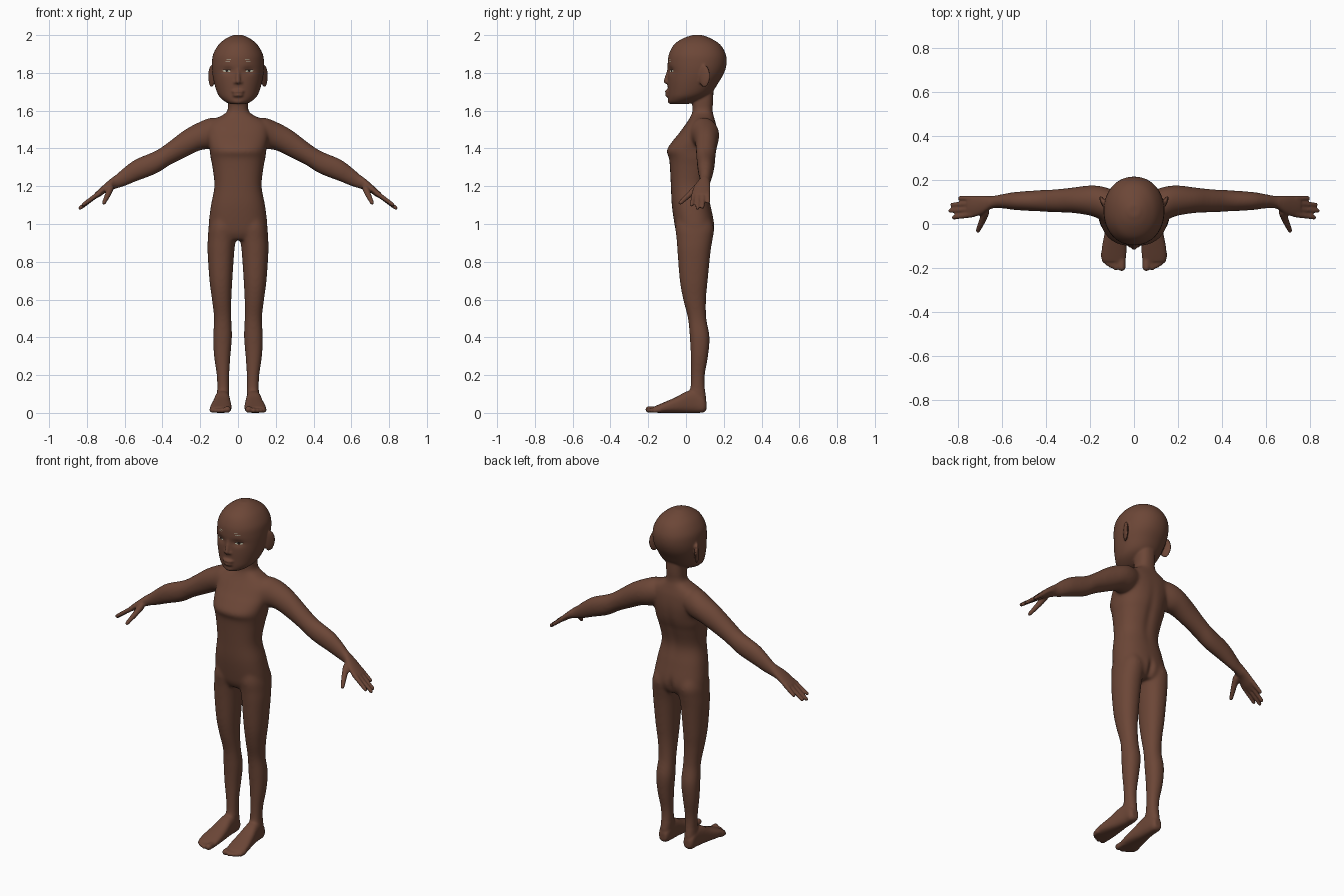
import bpy, bmesh, math
from mathutils import Vector, Matrix
from mathutils.bvhtree import BVHTree

if "Cube" in bpy.data.objects:
    bpy.data.objects.remove(bpy.data.objects["Cube"])


def material(name, rgb):
    m = bpy.data.materials.new(name)
    m.diffuse_color = (*rgb, 1)
    m.use_nodes = True
    m.node_tree.nodes["Principled BSDF"].inputs["Base Color"].default_value = m.diffuse_color
    return m


skin = material("brown skin", (0.15, 0.062, 0.038))
pale = material("pale eye", (0.50, 0.52, 0.40))
dark = material("dark iris", (0.02, 0.012, 0.01))


def catmull(rows, steps=6):
    """Smoothly resample rows of numbers."""
    p = [rows[0]] + rows + [rows[-1]]
    out = []
    for i in range(1, len(p) - 2):
        for k in range(steps):
            t = k / steps
            out.append([0.5 * (2 * b + (c - a) * t + (2 * a - 5 * b + 4 * c - d) * t * t
                               + (3 * b - a - 3 * c + d) * t ** 3)
                        for a, b, c, d in zip(*p[i - 1:i + 3])])
    return out + [list(rows[-1])]


def loft(bm, axis, rows, power=2.2, n=40):
    """Skin over oval sections; each row = position, a0, a1, b0, b1."""
    rings = []
    for t, a0, a1, b0, b1 in catmull([tuple(r) for r in rows]):
        ring = []
        for k in range(n):
            w = 2 * math.pi * k / n
            c, s = math.cos(w), math.sin(w)
            a = (a0 + a1) / 2 + (a1 - a0) / 2 * math.copysign(abs(c) ** (2 / power), c)
            b = (b0 + b1) / 2 + (b1 - b0) / 2 * math.copysign(abs(s) ** (2 / power), s)
            ring.append(bm.verts.new({'x': (t, a, b), 'y': (a, t, b), 'z': (a, b, t)}[axis]))
        rings.append(ring)
    for r0, r1 in zip(rings, rings[1:]):
        for k in range(n):
            bm.faces.new((r0[k], r0[(k + 1) % n], r1[(k + 1) % n], r1[k]))
    bm.faces.new(rings[0])
    bm.faces.new(rings[-1])


def blob(bm, loc, size, turn=0):
    mat = Matrix.Translation(loc) @ Matrix.Rotation(turn, 4, 'Z') @ Matrix.Diagonal((*size, 1))
    bmesh.ops.create_uvsphere(bm, u_segments=20, v_segments=14, radius=1, matrix=mat)


def limb(bm, points, radii):
    """Round-ended tapering rod through points."""
    for p, r in zip(points, radii):
        blob(bm, p, (r, r, r))
    for p, q, r0, r1 in zip(points, points[1:], radii, radii[1:]):
        p, q = Vector(p), Vector(q)
        mat = Matrix.Translation((p + q) / 2) @ (q - p).to_track_quat('Z', 'Y').to_matrix().to_4x4()
        bmesh.ops.create_cone(bm, cap_ends=True, segments=16, radius1=r0, radius2=r1,
                              depth=(q - p).length, matrix=mat)


bm = bmesh.new()
# arm and palm
loft(bm, 'x', [(.08, .03, .15, 1.43, 1.555), (.14, .02, .17, 1.40, 1.563), (.20, .038, .176, 1.39, 1.542),
               (.28, .05, .166, 1.352, 1.50), (.36, .053, .158, 1.312, 1.44), (.434, .057, .154, 1.266, 1.389),
               (.54, .063, .146, 1.225, 1.344), (.60, .071, .136, 1.20, 1.302),
               (.645, .070, .128, 1.186, 1.263), (.69, .045, .129, 1.172, 1.226),
               (.73, .031, .129, 1.146, 1.19), (.76, .035, .125, 1.13, 1.162)], 2)
# fingers and thumb
for y0, x1, y1, z1 in [(.043, .82, .030, 1.102), (.067, .836, .060, 1.085),
                       (.091, .827, .088, 1.09), (.115, .792, .117, 1.117)]:
    limb(bm, [(.735, y0, 1.163), (x1, y1, z1)], (.0135, .0105))
limb(bm, [(.675, .055, 1.19), (.69, .015, 1.153), (.71, -.03, 1.112)], (.019, .0155, .011))
# leg
loft(bm, 'z', [(1.05, .02, .135, -.045, .12), (.98, .008, .155, -.056, .148), (.92, .012, .16, -.05, .141),
               (.85, .02, .161, -.045, .13), (.7, .03, .151, -.033, .115), (.6, .035, .138, -.015, .106),
               (.5, .035, .127, .01, .108), (.4, .032, .132, .02, .125), (.3, .04, .127, .025, .117),
               (.2, .046, .113, .026, .1), (.13, .046, .11, .022, .1), (.08, .047, .112, .005, .106),
               (.03, .05, .112, .005, .106)])
# foot and toes
loft(bm, 'y', [(.108, .06, .1, .015, .06), (.09, .05, .113, .002, .09), (.05, .045, .117, 0, .12),
               (0, .042, .125, 0, .112), (-.05, .037, .135, 0, .085), (-.10, .034, .145, 0, .063),
               (-.14, .035, .148, 0, .046), (-.17, .039, .143, .002, .033)], 2.6)
for x, y, r in [(.056, -.197, .018), (.083, -.199, .0125), (.102, -.19, .012), (.119, -.18, .012), (.135, -.166, .012)]:
    limb(bm, [(x, -.14, .018), (x, y, r)], (.017, r))
# ear and nostril wing
blob(bm, (.140, .097, 1.783), (.011, .034, .06), -.45)
blob(bm, (.015, -.094, 1.75), (.011, .012, .010))
# mirror all paired parts
twin = bmesh.ops.duplicate(bm, geom=bm.verts[:] + bm.edges[:] + bm.faces[:])["geom"]
for v in twin:
    if isinstance(v, bmesh.types.BMVert):
        v.co.x *= -1
# torso and neck
torso = [(.915, .11, -.03, .12), (.95, .15, -.05, .143), (1.0, .155, -.061, .15), (1.1, .143, -.075, .13),
         (1.2, .125, -.08, .112), (1.3, .135, -.085, .135), (1.35, .145, -.09, .152), (1.39, .15, -.102, .162),
         (1.44, .16, -.07, .167), (1.48, .165, -.037, .166), (1.52, .165, -.008, .161), (1.55, .135, .013, .153),
         (1.575, .085, .027, .146), (1.6, .056, .034, .141), (1.66, .053, .032, .144), (1.73, .055, .04, .145)]
loft(bm, 'z', [(z, -w, w, f, b) for z, w, f, b in torso], 2.35, 64)
# head
head = [(1.634, .035, -.08, .005), (1.645, .064, -.092, .045), (1.67, .095, -.095, .10), (1.70, .112, -.096, .14),
        (1.75, .127, -.097, .173), (1.8, .136, -.096, .202), (1.85, .138, -.097, .215), (1.9, .131, -.09, .21),
        (1.95, .102, -.063, .181), (1.983, .062, -.015, .13), (2.0, .025, .035, .085)]
loft(bm, 'z', [(z, -w, w, f, b) for z, w, f, b in head], 2.1, 64)
# nose, lips, chin
limb(bm, [(0, -.09, 1.82), (0, -.105, 1.755)], (.009, .0135))
blob(bm, (0, -.093, 1.701), (.034, .019, .010))
blob(bm, (0, -.093, 1.682), (.029, .018, .011))
blob(bm, (0, -.079, 1.652), (.034, .018, .018))
bmesh.ops.recalc_face_normals(bm, faces=bm.faces[:])

# fuse the parts into one skin
mesh = bpy.data.meshes.new("body")
bm.to_mesh(mesh)
bm.free()
body = bpy.data.objects.new("body", mesh)
bpy.context.collection.objects.link(body)
mod = body.modifiers.new("fuse", 'REMESH')
mod.mode = 'VOXEL'
mod.voxel_size = 0.0055
bpy.context.view_layer.update()
fused = bpy.data.meshes.new_from_object(body.evaluated_get(bpy.context.evaluated_depsgraph_get()))
body.modifiers.clear()
body.data = fused

# soften joints, then press in eye sockets, spine and seat cleft
bm = bmesh.new()
bm.from_mesh(fused)
broad = [v for v in bm.verts if abs(v.co.x) < .66 and .12 < v.co.z < 1.63]


def smooth(verts, times):
    for _ in range(times):
        bmesh.ops.smooth_vert(bm, verts=verts, factor=0.5,
                              use_axis_x=True, use_axis_y=True, use_axis_z=True)


smooth(broad, 16)
for v in bm.verts:
    x, y, z = v.co
    if z > 1.7 and y < -.03:
        v.co.y += .011 * math.exp(-((abs(x) - .056) / .03) ** 2 - ((z - 1.812) / .018) ** 2)
    if y > .05 and .85 < z < 1.56 and abs(x) < .1:
        v.co.y -= .014 * math.exp(-(x / .016) ** 2 - ((z - .96) / .05) ** 2)
        v.co.y -= .007 * math.exp(-(x / .025) ** 2 - ((z - 1.3) / .13) ** 2)
smooth(bm.verts[:], 3)
for f in bm.faces:
    f.smooth = True
tree = BVHTree.FromBMesh(bm)
bm.to_mesh(fused)
bm.free()
fused.materials.clear()
fused.materials.append(skin)


def face_plates(name, mat, cx, cz, w, h, lift, tilt=0):
    """Pair of thin oval plates laid on the face."""
    pb = bmesh.new()
    for s in (1, -1):
        grid = []
        for i in range(13):
            u = -.99 + 1.98 * i / 12
            col = []
            for j in range(5):
                x = s * (cx + w * u)
                z = cz + tilt * u + h * math.sqrt(1 - u * u) * (j / 2 - 1)
                hit = tree.ray_cast(Vector((x, -1, z)), Vector((0, 1, 0)))[0]
                col.append(pb.verts.new((x, (hit.y if hit else -.09) - lift, z)))
            grid.append(col)
        for c0, c1 in zip(grid, grid[1:]):
            for j in range(4):
                f = pb.faces.new((c0[j], c1[j], c1[j + 1], c0[j + 1]))
                f.normal_update()
                if f.normal.y > 0:
                    f.normal_flip()
                f.smooth = True
    me = bpy.data.meshes.new(name)
    pb.to_mesh(me)
    pb.free()
    me.materials.append(mat)
    bpy.context.collection.objects.link(bpy.data.objects.new(name, me))


# eyes and brow marks
face_plates("eyes", pale, .060, 1.810, .021, .0055, .0015, .001)
face_plates("irises", dark, .059, 1.811, .0085, .0055, .003)
face_plates("eyelids", dark, .060, 1.817, .024, .0018, .003, .001)
face_plates("upper_brow_marks", pale, .050, 1.870, .013, .0016, .002)
face_plates("lower_brow_marks", pale, .058, 1.861, .015, .0016, .002, -.001)
